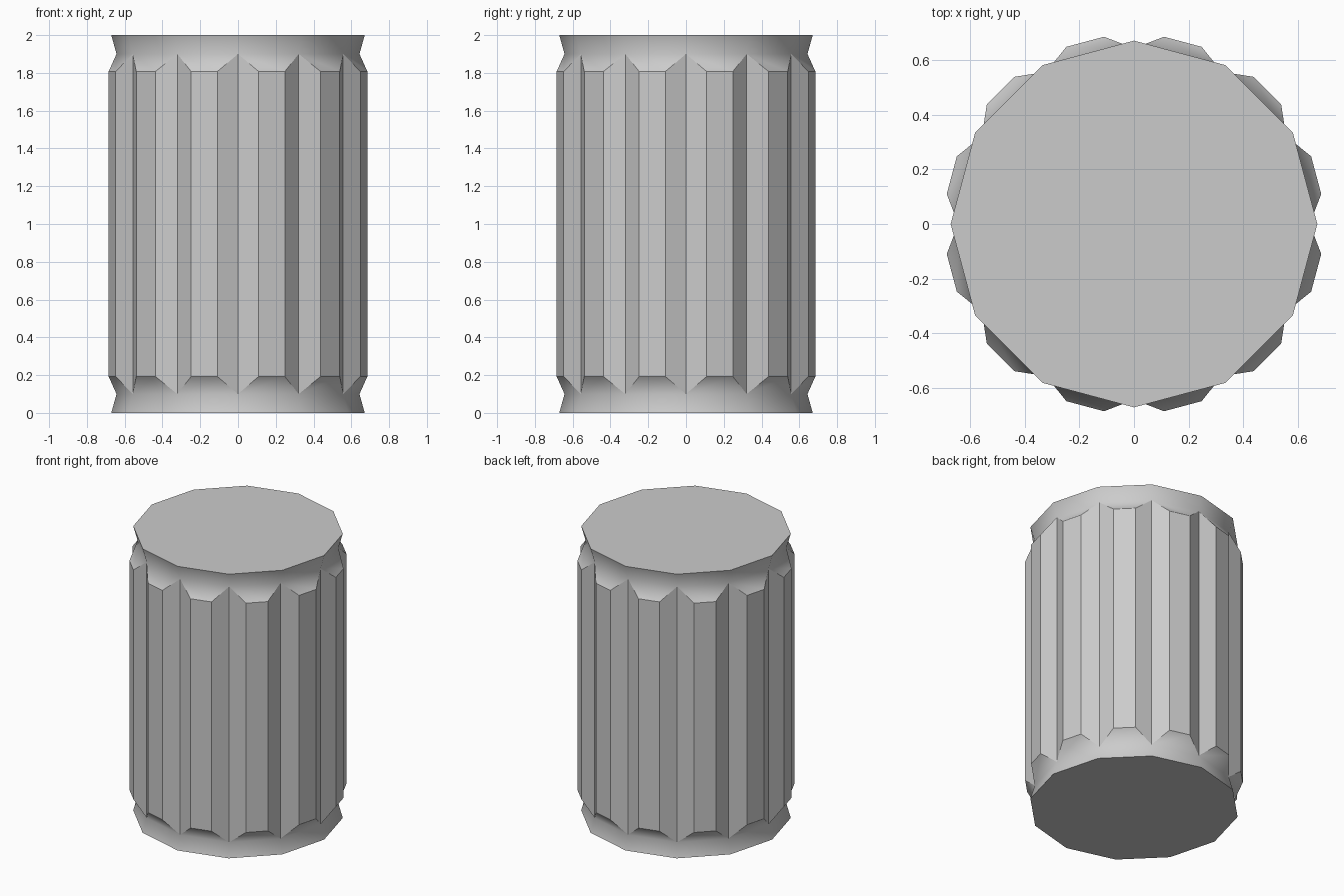
import bpy, bmesh
from math import cos, sin, radians

if "Cube" in bpy.data.objects:
    bpy.data.objects.remove(bpy.data.objects["Cube"])

SIDES = 12
STEP = 360 / SIDES
CAP_R, GROOVE_R, RIDGE_R = 0.671, 0.643, 0.694
RIDGE_HALF = 5.9          # half the angular width of a ridge face
GROOVE_Z, RIDGE_Z = 0.10, 0.193

bm = bmesh.new()


def vert(r, deg, z):
    a = radians(deg)
    return bm.verts.new((r * cos(a), r * sin(a), z))


def end_rings(flip):
    """Cap, groove and ridge points for one end of the column."""
    h = lambda z: 2 - z if flip else z
    cap = [vert(CAP_R, i * STEP, h(0)) for i in range(SIDES)]
    groove = [vert(GROOVE_R, i * STEP, h(GROOVE_Z)) for i in range(SIDES)]
    ridge = [[vert(RIDGE_R, (i + 0.5) * STEP + s * RIDGE_HALF, h(RIDGE_Z))
              for s in (-1, 1)] for i in range(SIDES)]
    return cap, groove, ridge


ends = [end_rings(False), end_rings(True)]

# Flared collar and chamfer at each end, smooth shaded
for cap, groove, ridge in ends:
    bm.faces.new(cap)
    for i in range(SIDES):
        j = (i + 1) % SIDES
        for quad in ((cap[i], cap[j], groove[j], groove[i]),
                     (groove[i], groove[j], ridge[i][1], ridge[i][0])):
            bm.faces.new(quad).smooth = True

# Fluted shaft: groove side, ridge face, groove side
(_, g0, r0), (_, g1, r1) = ends
for i in range(SIDES):
    j = (i + 1) % SIDES
    low = [g0[i], *r0[i], g0[j]]
    high = [g1[i], *r1[i], g1[j]]
    for k in range(3):
        bm.faces.new((low[k], low[k + 1], high[k + 1], high[k]))

# Keep flat faces crisp against the smooth collars
for e in bm.edges:
    e.smooth = all(f.smooth for f in e.link_faces)
bmesh.ops.recalc_face_normals(bm, faces=bm.faces)

mesh = bpy.data.meshes.new("fluted_column")
bm.to_mesh(mesh)
bm.free()
bpy.context.collection.objects.link(bpy.data.objects.new("fluted_column", mesh))
